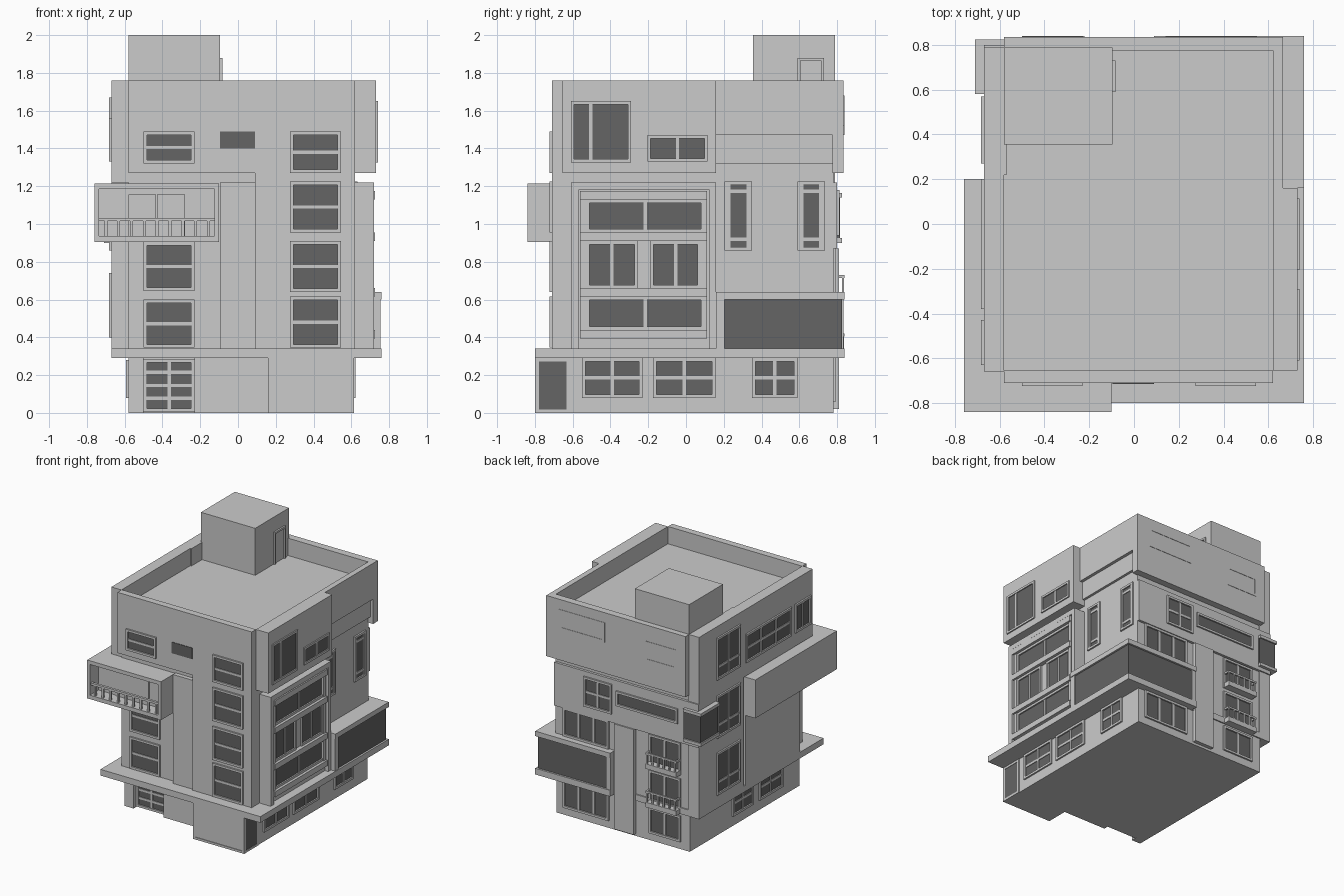
import bpy, bmesh
from mathutils import Matrix, Vector

glass = bpy.data.materials.new("dark_glass")
glass.diffuse_color = (0.13, 0.13, 0.13, 1)


def boxes(name, items, mat=None):
    """One object made of boxes given as (x0, x1, y0, y1, z0, z1)."""
    bm = bmesh.new()
    for x0, x1, y0, y1, z0, z1 in items:
        m = Matrix.Translation(((x0 + x1) / 2, (y0 + y1) / 2, (z0 + z1) / 2))
        bmesh.ops.create_cube(bm, size=1, matrix=m @ Matrix.Diagonal((x1 - x0, y1 - y0, z1 - z0, 1)))
    me = bpy.data.meshes.new(name)
    bm.to_mesh(me)
    bm.free()
    ob = bpy.data.objects.new(name, me)
    bpy.context.collection.objects.link(ob)
    if mat:
        me.materials.append(mat)
    return ob


def on(side, u0, u1, d0, d1, z0, z1):
    """Box on a facade: u runs along the wall, d is distance outward from centre."""
    return {"F": (u0, u1, -d1, -d0, z0, z1), "B": (u0, u1, d0, d1, z0, z1),
            "L": (-d1, -d0, u0, u1, z0, z1), "R": (d0, d1, u0, u1, z0, z1)}[side]


def window(name, side, d, u0, u1, z0, z1, us=(), zs=(), w=0.018, out=0.013):
    """Dark pane with raised frame; us / zs are mullion positions as fractions."""
    boxes(name + "_glass", [on(side, u0 + w / 2, u1 - w / 2, d - 0.01, d + 0.002, z0 + w / 2, z1 - w / 2)], glass)
    a, b = d - 0.01, d + out
    bars = [on(side, u0, u0 + w, a, b, z0, z1), on(side, u1 - w, u1, a, b, z0, z1),
            on(side, u0 + w, u1 - w, a, b, z0, z0 + w), on(side, u0 + w, u1 - w, a, b, z1 - w, z1)]
    for f in us:
        u = u0 + f * (u1 - u0)
        bars.append(on(side, u - .009, u + .009, a, b - .004, z0 + w, z1 - w))
    for f in zs:
        z = z0 + f * (z1 - z0)
        bars.append(on(side, u0 + w, u1 - w, a, b - .006, z - .009, z + .009))
    boxes(name + "_frame", bars)


H = (0.5,)

# Main masses
boxes("ground_floor", [(-.58, .61, -.57, .78, 0, .3), (-.58, -.5, -.62, -.57, 0, .3), (-.23, .61, -.62, -.57, 0, .3)])
boxes("upper_block", [(-.58, .62, -.66, .78, .3, 1.62)])
boxes("floor_ledge", [(-.67, .76, -.80, .16, .29, .34), (.09, .76, .16, .84, .29, .34), (-.67, .09, .16, .79, .29, .34)])
boxes("front_facade", [(.09, .62, -.71, -.655, .34, 1.76), (-.58, .09, -.71, -.655, 1.27, 1.76)])
boxes("front_column", [(-.095, .09, -.695, -.655, .34, 1.22)])
boxes("back_parapet", [(-.58, .665, .775, .835, 1.27, 1.76)])
boxes("back_band", [(-.67, .62, .77, .80, .87, 1.22)])
boxes("back_pilaster", [(-.1, .075, .77, .81, .02, .87)])

# Right side masses
boxes("right_upper_slab", [(.62, .73, -.655, .16, 1.27, 1.76)])
boxes("right_rear_parapet", [(.62, .665, .16, .83, 1.47, 1.76), (.61, .64, .16, .78, 1.32, 1.47)])
boxes("right_bay", [(.61, .69, -.61, .16, .34, 1.22)])
y0, y1 = -.56, .11
boxes("right_bay_rim", [(.68, .72, -.61, -.57, .34, 1.22), (.68, .72, .125, .16, .34, 1.22),
                        (.68, .72, -.57, .125, 1.18, 1.22)])
boxes("right_bay_shelves", [(.68, .725, y0, y1, z, z + .045) for z in (.395, .615, .91, 1.13)]
      + [(.68, .71, y0, y0 + .03, .4, 1.17), (.68, .71, y1 - .03, y1, .4, 1.17)])

# Left side masses
boxes("left_rear_tower", [(-.67, -.57, .22, .79, .34, 1.76)])
boxes("left_upper_slab", [(-.67, -.58, -.66, .22, 1.22, 1.76)])
boxes("left_bay", [(-.67, -.57, -.5, .2, .34, .91)])

# Roof stair house and its door
boxes("stair_house", [(-.58, -.095, .355, .788, 1.6, 2)])
boxes("stair_door_frame", [(-.1, -.082, .59, .605, 1.62, 1.88), (-.1, -.082, .715, .73, 1.62, 1.88),
                           (-.1, -.082, .59, .73, 1.865, 1.88)])

# Wrapping front-left balcony box
boxes("balcony_box", [(-.76, -.10, -.84, -.655, .905, .937), (-.76, -.10, -.84, -.655, 1.185, 1.215),
                      (-.76, -.735, -.84, -.655, .937, 1.185), (-.125, -.10, -.84, -.655, .937, 1.185),
                      (-.735, -.125, -.73, -.655, .937, 1.185), (-.76, -.57, -.655, .2, .905, 1.215)])
boxes("balcony_railing", [(-.735, -.125, -.83, -.81, 1.015, 1.033)]
      + [(-.70 + i * .068 - .008, -.70 + i * .068 + .008, -.828, -.812, .937, 1.016) for i in range(9)])
boxes("balcony_sliding_door", [(-.58, -.433, -.738, -.72, .937, 1.155), (-.428, -.28, -.742, -.72, .937, 1.155)])

# Front windows
for i, (z0, z1) in enumerate([(.345, .60), (.645, .905)]):
    window(f"front_left_window_{i}", "F", .66, -.5, -.23, z0, z1, zs=H)
window("front_left_top_window", "F", .71, -.5, -.23, 1.32, 1.49, zs=H)
for i, (z0, z1) in enumerate([(.345, .615), (.64, .91), (.955, 1.225), (1.27, 1.49)]):
    window(f"front_right_window_{i}", "F", .71, .275, .545, z0, z1, zs=H)
boxes("front_vent", [(-.095, .09, -.714, -.70, 1.40, 1.49)], glass)
window("front_door", "F", .575, -.5, -.23, .005, .285, us=H, zs=(.26, .5, .75))

# Projecting shop front
boxes("shop_box", [(.165, .61, -.795, -.6, 0, .29)])
window("shop_front", "F", .79, .16, .615, 0, .29, zs=(.46,), out=.01)
window("shop_side", "R", .61, -.795, -.615, 0, .29, zs=(.46,), out=.005)
window("shop_left_side", "L", -.165, -.795, -.62, 0, .29, zs=(.46,), out=.005)

# Right side windows
for i, (a, b) in enumerate([(-.55, -.23), (-.175, .155), (.35, .59)]):
    window(f"right_ground_window_{i}", "R", .61, a, b, .08, .29, us=H, zs=H)
window("right_top_large_window", "R", .73, -.61, -.29, 1.325, 1.65, us=(.33,), out=.01)
window("right_top_small_window", "R", .73, -.205, .115, 1.33, 1.47, us=H, out=.01)
for i, (a, b, c, d) in enumerate([(-.53, .10, .955, 1.13), (-.53, -.255, .66, .91), (-.19, .08, .66, .91), (-.53, .10, .44, .615)]):
    window(f"right_bay_window_{i}", "R", .69, a, b, c, d, us=H)
for i, a in enumerate((.205, .59)):
    window(f"right_slit_window_{i}", "R", .62, a, a + .145, .86, 1.225, us=(.15, .85), zs=(.16, .86))

# Rear corner glazed balcony
boxes("corner_balcony_slab", [(.6, .76, .16, .84, .6, .64), (.09, .62, .77, .84, .6, .64),
                              (.6, .755, .16, .205, .34, .6), (.09, .13, .77, .835, .34, .6)])
boxes("corner_balcony_glass", [(.61, .745, .2, .825, .34, .6), (.13, .61, .77, .825, .34, .6)], glass)

# Back windows
window("back_top_window_0", "B", .83, .14, .55, 1.52, 1.68, us=H, out=.008)
window("back_top_window_1", "B", .83, -.5, -.22, 1.47, 1.63, us=H, out=.008)
window("back_band_window", "B", .80, .1, .35, .94, 1.18, us=H, zs=H)
window("back_strip_window", "B", .80, -.49, .06, 1.02, 1.14)
window("back_mid_window", "B", .78, .14, .55, .64, .87, us=(.33, .66))
window("back_ground_window", "B", .78, .14, .55, .06, .29, us=(.33, .66))
for i, (z0, z1) in enumerate([(.06, .27), (.30, .57), (.60, .86)]):
    window(f"back_balcony_window_{i}", "B", .78, -.5, -.22, z0, z1, us=H)

# Little back balconies with railings
for i, z in enumerate((.29, .60)):
    boxes(f"back_balcony_{i}", [(-.5, -.225, .775, .84, z, z + .04), (-.5, -.225, .825, .838, z + .115, z + .13),
                                (-.5, -.487, .78, .838, z + .115, z + .13), (-.238, -.225, .78, .838, z + .115, z + .13)]
          + [(-.49 + k * .05, -.478 + k * .05, .826, .837, z + .04, z + .115) for k in range(6)])

# Glazed corner box at back left
boxes("corner_bay_slabs", [(-.71, -.55, .58, .825, .9, .925), (-.71, -.55, .58, .825, 1.14, 1.165)])
boxes("corner_bay_glass", [(-.7, -.55, .59, .815, .92, 1.145)], glass)

# Left side windows
for i, (z0, z1) in enumerate([(.40, .74), (.86, 1.2), (1.33, 1.67)]):
    window(f"left_tower_window_{i}", "L", .67, .27, .57, z0, z1, us=H, zs=(.3,))
window("left_top_window_0", "L", .67, -.38, .2, 1.33, 1.56, us=(.33, .66), zs=H)
window("left_top_window_1", "L", .67, -.63, -.43, 1.33, 1.56, us=H)
window("left_box_window_0", "L", .755, -.28, .13, .95, 1.17, us=(.33, .66), zs=H, out=.005)
window("left_box_window_1", "L", .755, -.72, -.44, .99, 1.14, us=H, out=.005)
for i, (z0, z1) in enumerate([(.38, .60), (.65, .87)]):
    window(f"left_bay_window_a{i}", "L", .66, -.13, .14, z0, z1, us=H, out=.01)
    window(f"left_bay_window_b{i}", "L", .66, -.42, -.2, z0, z1, us=H, out=.01)
for i, (a, b) in enumerate([(-.02, .24), (-.4, -.1)]):
    window(f"left_ground_window_{i}", "L", .58, a, b, .08, .28, us=H, zs=H)
